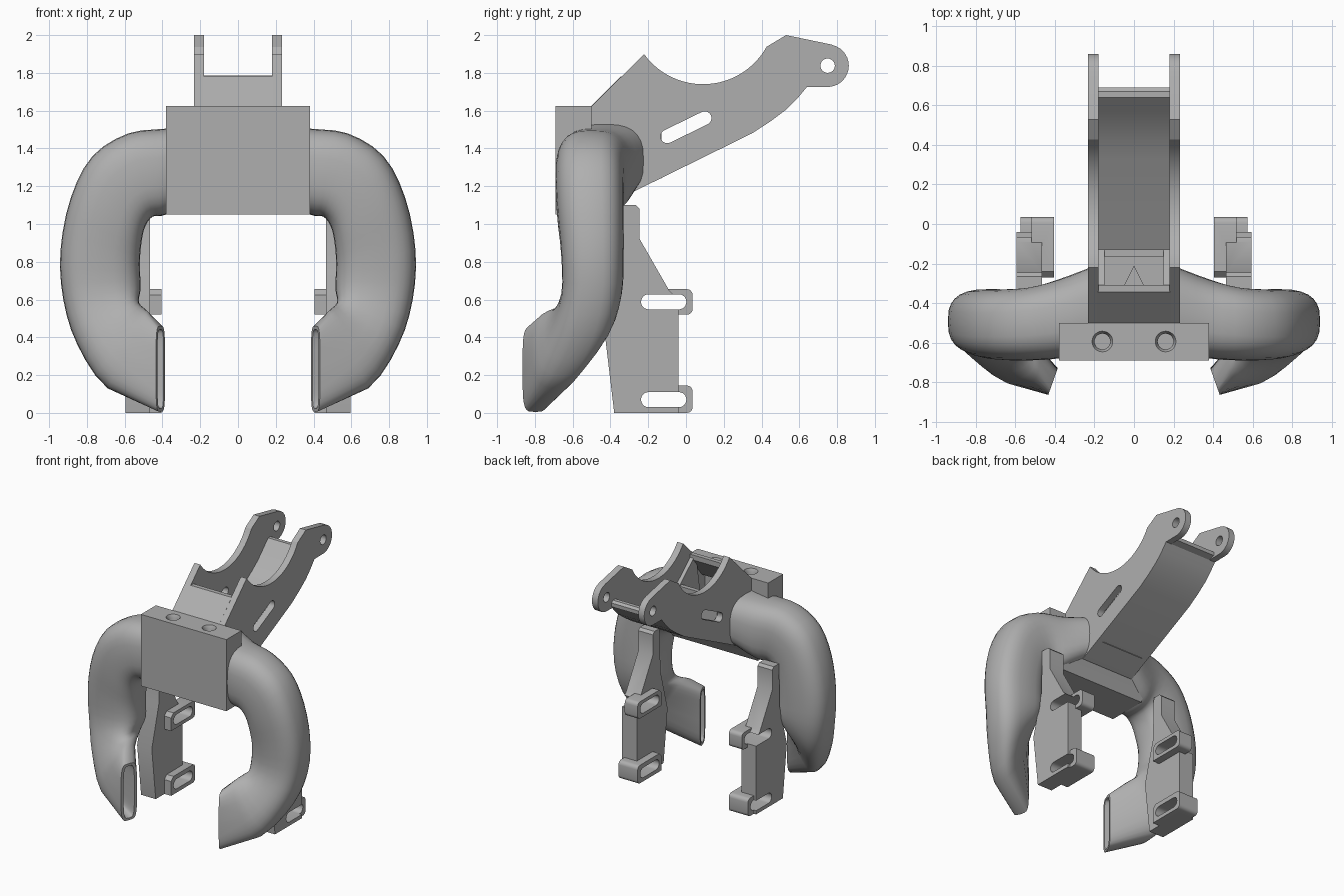
import bpy, bmesh
from math import sin, cos, pi, radians
from mathutils import Vector

cube = bpy.data.objects.get("Cube")
if cube:
    bpy.data.objects.remove(cube, do_unlink=True)

grey = bpy.data.materials.new("plain grey")
grey.use_nodes = True
COLOUR = (0.43, 0.43, 0.43, 1)
grey.diffuse_color = COLOUR
grey.node_tree.nodes["Principled BSDF"].inputs["Base Color"].default_value = COLOUR


def finish(name, bm):
    bmesh.ops.recalc_face_normals(bm, faces=bm.faces)
    mesh = bpy.data.meshes.new(name)
    bm.to_mesh(mesh)
    bm.free()
    mesh.materials.append(grey)
    ob = bpy.data.objects.new(name, mesh)
    bpy.context.collection.objects.link(ob)
    return ob


def prism(name, profile, x0, x1):
    """Side profile of (y, z) points, extruded along x."""
    bm = bmesh.new()
    face = bm.faces.new([bm.verts.new((x0, y, z)) for y, z in profile])
    ext = bmesh.ops.extrude_face_region(bm, geom=[face])["geom"]
    bmesh.ops.translate(bm, vec=(x1 - x0, 0, 0),
                        verts=[v for v in ext if isinstance(v, bmesh.types.BMVert)])
    return finish(name, bm)


def rect(y0, y1, z0, z1):
    return [(y0, z0), (y1, z0), (y1, z1), (y0, z1)]


def arc(cy, cz, r, a0, a1, n=12):
    angles = [radians(a0 + (a1 - a0) * i / n) for i in range(n + 1)]
    return [(cy + r * cos(a), cz + r * sin(a)) for a in angles]


def slot(cy, cz, half, r, tilt=0):
    dy, dz = half * cos(radians(tilt)), half * sin(radians(tilt))
    return (arc(cy + dy, cz + dz, r, tilt - 90, tilt + 90)
            + arc(cy - dy, cz - dz, r, tilt + 90, tilt + 270))


def activate(ob):
    bpy.ops.object.select_all(action="DESELECT")
    ob.select_set(True)
    bpy.context.view_layer.objects.active = ob


def combine(ob, tool, operation="DIFFERENCE"):
    mod = ob.modifiers.new("bool", "BOOLEAN")
    mod.operation, mod.solver, mod.object = operation, "EXACT", tool
    activate(ob)
    bpy.ops.object.modifier_apply(modifier=mod.name)
    bpy.data.objects.remove(tool, do_unlink=True)


def smooth(ob, angle=35):
    activate(ob)
    bpy.ops.object.shade_smooth_by_angle(angle=radians(angle))


def post(name, x, y, z0, z1, r0, r1):
    bm = bmesh.new()
    bmesh.ops.create_cone(bm, cap_ends=True, segments=24, radius1=r0, radius2=r1, depth=z1 - z0)
    bmesh.ops.translate(bm, verts=bm.verts, vec=(x, y, (z0 + z1) / 2))
    return finish(name, bm)


# Front mounting block with two countersunk holes
block = prism("mounting_block", rect(-0.69, -0.5, 1.05, 1.625), -0.38, 0.38)
for x in (-0.16, 0.16):
    combine(block, post("hole_cutter", x, -0.595, 1.4, 1.7, 0.04, 0.04))
    combine(block, post("sink_cutter", x, -0.595, 1.6, 1.65, 0.04, 0.065))
smooth(block)
prism("lower_rear_rib", [(-0.5, 1.05), (-0.37, 1.05), (-0.33, 1.12), (-0.3, 1.17), (-0.5, 1.2)],
      -0.38, 0.38)

# Side walls of the arm, with adjusting slot and pivot hole
under = [(0.64, 1.725), (0.59, 1.665), (0.53, 1.605), (0.45, 1.545), (0.35, 1.48), (-0.3, 1.16)]
wall_profile = ([(-0.5, 1.625)] + arc(0.09, 2.125, 0.385, 216, 331, 24)
                + [(0.53, 2.0), (0.77, 1.95)] + arc(0.75, 1.838, 0.112, 75, -95, 16)
                + under + [(-0.5, 1.16)])
for side, s in (("left", 1), ("right", -1)):
    wall = prism(side + "_arm_wall", wall_profile, s * 0.18, s * 0.232)
    combine(wall, prism("slot_cutter", slot(0.0, 1.512, 0.11, 0.036, 26), s * 0.1, s * 0.3))
    combine(wall, prism("pivot_cutter", slot(0.75, 1.838, 0, 0.038), s * 0.1, s * 0.3))
    smooth(wall, 25)
    # Ledge beside the inlet
    prism(side + "_inlet_ledge", [(-0.42, 1.3), (-0.13, 1.3), (-0.13, 1.6), (-0.34, 1.78)],
          s * 0.15, s * 0.185)

# Curved floor between the walls
top_edge = [(-0.3, 1.21), (0.33, 1.53), (0.43, 1.595), (0.51, 1.655), (0.57, 1.715), (0.64, 1.785)]
smooth(prism("arm_floor", [(0.69, 1.77), (0.69, 1.74)] + under + top_edge + [(0.67, 1.785)],
             -0.185, 0.185), 25)

# Inlet: sloping front plate, rear bar, base and central divider
prism("inlet_front_plate", [(-0.5, 1.625), (-0.345, 1.78), (-0.31, 1.78), (-0.31, 1.74),
                            (-0.46, 1.56), (-0.5, 1.56)], -0.185, 0.185)
prism("inlet_rear_bar", rect(-0.165, -0.13, 1.24, 1.6), -0.185, 0.185)
prism("inlet_base", [(-0.5, 1.16), (-0.3, 1.16), (-0.13, 1.245), (-0.13, 1.3), (-0.5, 1.3)],
      -0.2, 0.2)
bm = bmesh.new()
tri = [(-0.06, -0.33), (0.06, -0.33), (0, -0.21)]
low = [bm.verts.new((x, y, 1.28)) for x, y in tri]
high = [bm.verts.new((x, y, 1.55)) for x, y in tri]
bm.faces.new(low)
bm.faces.new(high)
for i in range(3):
    j = (i + 1) % 3
    bm.faces.new((low[i], low[j], high[j], high[i]))
finish("inlet_divider", bm)

# Curved ducts: (outer x, z), (inner x, z), front y, back y for each section
SECTIONS = [
    (0.22, 1.53, 0.22, 1.15, -0.64, -0.22),
    (0.38, 1.505, 0.38, 1.05, -0.68, -0.28),
    (0.58, 1.48, 0.45, 1.04, -0.69, -0.32),
    (0.77, 1.36, 0.49, 0.99, -0.69, -0.33),
    (0.885, 1.14, 0.51, 0.91, -0.68, -0.33),
    (0.94, 0.86, 0.52, 0.79, -0.66, -0.33),
    (0.925, 0.6, 0.515, 0.66, -0.66, -0.34),
    (0.85, 0.36, 0.525, 0.585, -0.72, -0.40),
    (0.69, 0.13, 0.48, 0.54, -0.815, -0.56),
    (0.41, 0.005, 0.41, 0.46, -0.865, -0.73),
]


def blend(a, b, c, d, t):
    return [0.5 * (2 * q + (r - p) * t + (2 * p - 5 * q + 4 * r - w) * t * t
                   + (3 * q - p - 3 * r + w) * t ** 3) for p, q, r, w in zip(a, b, c, d)]


def duct(name, s, n=28):
    rows = []
    last = len(SECTIONS) - 1
    for i in range(last):
        pts = [SECTIONS[min(max(i + k, 0), last)] for k in (-1, 0, 1, 2)]
        steps = 1 if i == last - 1 else 3
        rows += [(blend(*pts, k / steps), 0.0) for k in range(steps)]
    rows.append((SECTIONS[-1], 0.024))
    bm = bmesh.new()
    rings = []

    def add_ring(row, skew, size=1.0, shift=(0, 0, 0), power=0.72):
        ox, oz, ix, iz, yf, yb = row
        mid = Vector(((ox + ix) / 2, (yf + yb) / 2, (oz + iz) / 2)) + Vector(shift)
        u = Vector((ox - ix, 0, oz - iz)) / 2
        v = Vector((skew, (yf - yb) / 2, 0))
        ring = []
        for k in range(n):
            c, d = cos(2 * pi * k / n), sin(2 * pi * k / n)
            c = abs(c) ** power * (1 if c > 0 else -1)
            d = abs(d) ** power * (1 if d > 0 else -1)
            p = mid + u * c * size + v * d * (size if size == 1 else size - 0.25)
            ring.append(bm.verts.new((s * p.x, p.y, p.z)))
        rings.append(ring)

    for row, skew in rows:
        add_ring(row, skew, power=0.45 if skew else 0.72)
    # Recessed outlet slit
    add_ring(rows[-1][0], 0.024, 0.92, power=0.45)
    add_ring(rows[-1][0], 0.024, 0.85, (0.12, 0.04, 0.03), power=0.45)
    for a, b in zip(rings, rings[1:]):
        for k in range(n):
            j = (k + 1) % n
            bm.faces.new((a[k], a[j], b[j], b[k]))
    bm.faces.new(rings[0])
    bm.faces.new(rings[-1])
    smooth(finish(name, bm), 40)


# Rear brackets: upright plate with two slotted lugs
plate = [(-0.38, 0), (-0.04, 0), (-0.04, 0.6), (-0.09, 0.65), (-0.245, 0.92), (-0.245, 1.08),
         (-0.265, 1.1), (-0.33, 1.1), (-0.34, 0.75), (-0.43, 0.42)]
for side, s in (("left", 1), ("right", -1)):
    duct(side + "_duct", s)
    bracket = prism(side + "_bracket", plate, s * 0.465, s * 0.595)
    for z0, z1, outer in ((0.52, 0.655, 0.52), (0.0, 0.145, 0.575)):
        lug = ([(-0.27, z0)] + arc(0.005, z0 + 0.03, 0.03, -90, 0, 4)
               + arc(0.005, z1 - 0.03, 0.03, 0, 90, 4) + [(-0.24, z1), (-0.27, z1 - 0.03)])
        combine(bracket, prism("lug", lug, s * 0.405, s * outer), "UNION")
    for z in (0.588, 0.07):
        combine(bracket, prism("slot_cutter", slot(-0.118, z, 0.08, 0.04), s * 0.3, s * 0.7))
    smooth(bracket, 30)
